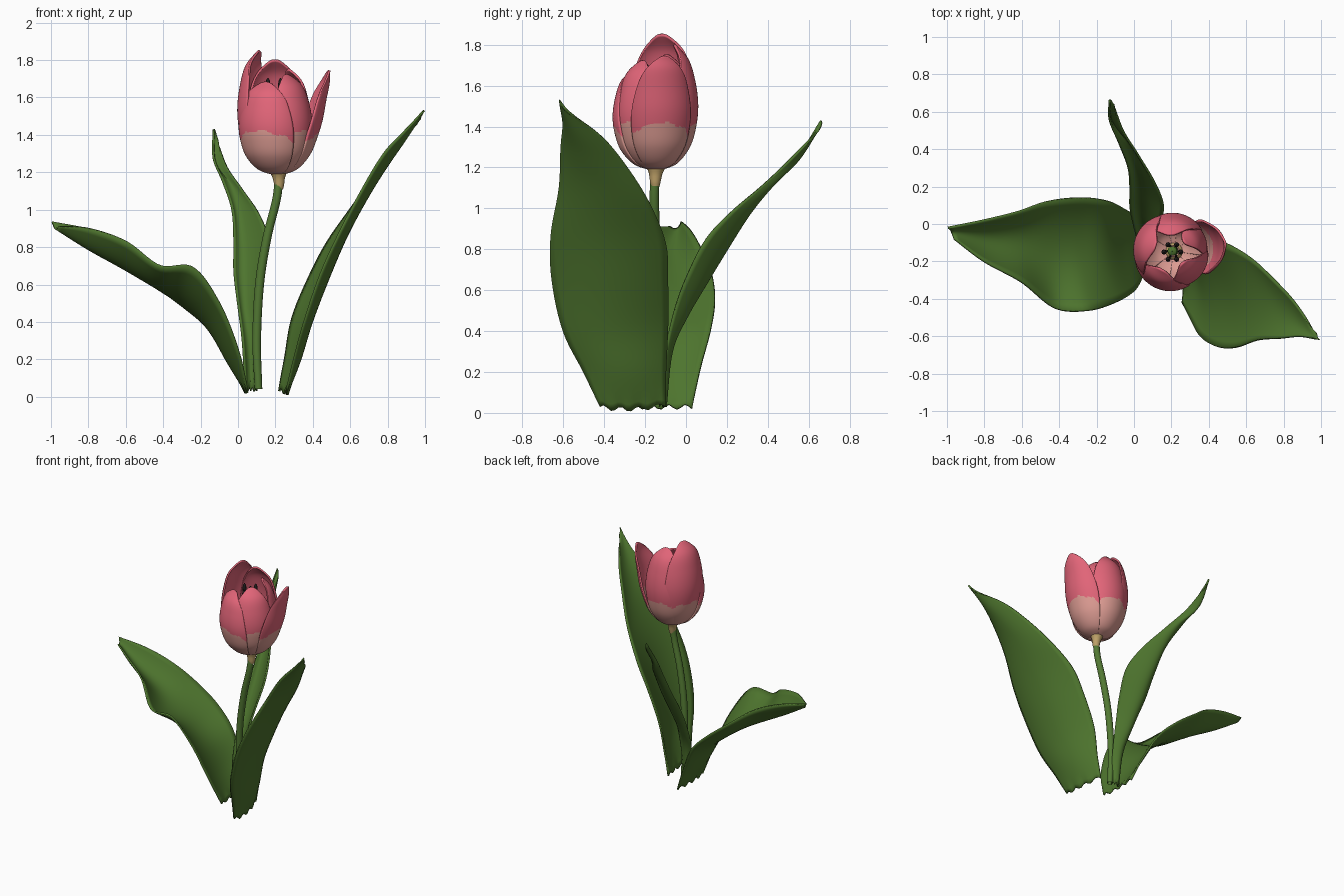
import bpy, bmesh, math
from mathutils import Vector


def material(name, rgb):
    m = bpy.data.materials.new(name)
    m.diffuse_color = (*rgb, 1)
    return m


LEAF = material("leaf green", (0.075, 0.175, 0.027))
STEM = material("stem green", (0.085, 0.19, 0.033))
PINK = material("petal pink", (0.76, 0.13, 0.19))
PALE = material("petal base pale pink", (0.72, 0.33, 0.29))
TAN = material("receptacle tan", (0.52, 0.36, 0.14))
DARK = material("anther black", (0.015, 0.012, 0.012))


def spline(pts, t):
    """Catmull-Rom point at t in 0..1 through a list of vectors."""
    n = len(pts) - 1
    i = min(int(t * n), n - 1)
    f = t * n - i
    b, c = pts[i], pts[i + 1]
    a = pts[i - 1] if i > 0 else b * 2 - c
    d = pts[i + 2] if i + 2 <= n else c * 2 - b
    return 0.5 * (2 * b + (c - a) * f + (2 * a - 5 * b + 4 * c - d) * f * f
                  + (3 * b - a - 3 * c + d) * f ** 3)


def sheet(name, fn, nu, nv, mats, thick=0.0, rule=None):
    """Surface from fn(u, v); optional thickness and face colour rule(u, v)."""
    bm = bmesh.new()
    g = [[bm.verts.new(fn(i / nu, j / nv)) for i in range(nu + 1)] for j in range(nv + 1)]
    for j in range(nv):
        for i in range(nu):
            f = bm.faces.new((g[j][i], g[j][i + 1], g[j + 1][i + 1], g[j + 1][i]))
            f.smooth = True
            if rule:
                f.material_index = rule((i + .5) / nu, (j + .5) / nv)
    bmesh.ops.remove_doubles(bm, verts=bm.verts, dist=1e-5)
    bmesh.ops.recalc_face_normals(bm, faces=bm.faces)
    me = bpy.data.meshes.new(name)
    bm.to_mesh(me)
    bm.free()
    for m in mats:
        me.materials.append(m)
    ob = bpy.data.objects.new(name, me)
    bpy.context.collection.objects.link(ob)
    if thick:
        s = ob.modifiers.new("thickness", "SOLIDIFY")
        s.thickness, s.offset = thick, 0
    return ob


def tube(name, path, mat, nv=24, sides=16):
    """Round upright tube; path entries are x, y, z, radius."""
    pts = [Vector(p) for p in path]

    def fn(u, v):
        p, a = spline(pts, v), u * math.tau
        return (p[0] + p[3] * math.cos(a), p[1] + p[3] * math.sin(a), p[2])
    return sheet(name, fn, sides, nv, [mat])


def leaf(name, rows):
    """Leaf blade lofted through rows of (edge, middle, edge) points."""
    cols = [[Vector(r[k:k + 3]) for r in rows] for k in (0, 3, 6)]

    def fn(u, v):
        a, b, c = (spline(col, v) for col in cols)
        p = a * (2 * (u - .5) * (u - 1)) + b * (4 * u * (1 - u)) + c * (2 * u * (u - .5))
        p.z += .012 * math.sin(u * 23) * max(0, 1 - v * 20)      # torn foot
        return p
    sheet(name, fn, 16, 48, [LEAF], 0.012)


# Leaves
leaf("left_leaf", [
    (.05, -.27, .03, .04, -.12, .03, .05, .03, .03),
    (.00, -.36, .25, -.05, -.13, .18, -.03, .07, .22),
    (-.10, -.42, .50, -.16, -.14, .37, -.13, .12, .41),
    (-.24, -.46, .69, -.29, -.15, .49, -.28, .14, .56),
    (-.42, -.45, .70, -.45, -.14, .59, -.46, .12, .70),
    (-.60, -.31, .83, -.62, -.10, .69, -.62, .065, .82),
    (-.80, -.20, .90, -.80, -.08, .79, -.80, .02, .895),
    (-.96, -.08, .91, -.975, -.045, .90, -.995, -.02, .935)])
leaf("right_leaf", [
    (.26, -.42, .03, .26, -.27, .02, .22, -.10, .04),
    (.30, -.50, .20, .33, -.30, .20, .25, -.10, .20),
    (.355, -.60, .40, .39, -.35, .40, .29, -.09, .42),
    (.44, -.655, .65, .48, -.38, .63, .38, -.09, .64),
    (.54, -.66, .87, .58, -.40, .86, .48, -.10, .83),
    (.66, -.62, 1.10, .70, -.42, 1.08, .62, -.18, 1.03),
    (.78, -.61, 1.30, .80, -.48, 1.24, .75, -.30, 1.22),
    (.89, -.60, 1.42, .89, -.53, 1.37, .86, -.42, 1.36),
    (.995, -.62, 1.53, .985, -.61, 1.515, .975, -.59, 1.48)])
leaf("back_leaf", [
    (.04, -.13, .04, .07, -.10, .04, .10, -.13, .04),
    (.025, -.10, .30, .06, -.07, .30, .11, -.10, .30),
    (.00, -.01, .50, .05, .00, .47, .12, -.05, .52),
    (-.02, .09, .67, .05, .09, .63, .14, .01, .68),
    (-.02, .19, .83, .05, .19, .80, .155, .10, .85),
    (-.03, .30, 1.0, .02, .31, .98, .11, .22, .98),
    (-.08, .43, 1.15, -.03, .43, 1.12, .02, .37, 1.11),
    (-.13, .56, 1.28, -.11, .55, 1.24, -.06, .50, 1.23),
    (-.13, .66, 1.43, -.12, .66, 1.41, -.11, .64, 1.37)])

# Stem and receptacle
tube("stem", [(.11, -.13, .04, .02), (.10, -.13, .3, .023), (.115, -.14, .6, .024),
              (.155, -.15, .85, .024), (.205, -.155, 1.05, .023), (.22, -.15, 1.17, .023)], STEM)
tube("receptacle", [(.22, -.15, 1.11, .021), (.22, -.15, 1.13, .026), (.218, -.148, 1.17, .033),
                    (.215, -.146, 1.205, .046), (.213, -.145, 1.225, .03)], TAN, 12)

# Petals
BASE_Z = 1.19
PROFILE = [Vector(p) for p in ((.02, 1.19), (.105, 1.23), (.168, 1.32), (.197, 1.43),
                               (.205, 1.54), (.19, 1.66), (.157, 1.77), (.09, 1.85))]


def petal(name, azimuth, half, top, scale=1.0, flare=0.0):
    az, hw = math.radians(azimuth), math.radians(half)

    def fn(u, v):
        s = 2 * u - 1
        t = v * (1 - .22 * abs(s) ** 2.6)        # broad rounded tip
        r, z = spline(PROFILE, t)
        z = BASE_Z + (z - BASE_Z) * (top - BASE_Z) / .66
        a = az + s * hw * (1 - .15 * max(0, (v - .5) / .5) ** 2)
        r *= scale * (1 - .05 * s * s)           # edges tuck in slightly
        push = flare * t ** 3
        return (.213 - .012 * t + r * math.cos(a) + push * math.cos(az),
                -.145 + r * math.sin(a) + push * math.sin(az), z)

    def rule(u, v):
        s = 2 * u - 1
        edge = 1.42 - .06 * s * s + .006 * math.sin(s * 11)
        return 1 if fn(u, v)[2] < edge else 0
    sheet(name, fn, 32, 64, [PINK, PALE], 0.012, rule)


petal("outer_petal_left", 163, 58, 1.85)
petal("outer_petal_right", 8, 48, 1.745, 1.0, .20)
petal("outer_petal_front", 242, 56, 1.68, 1.01, .02)
petal("inner_petal_back", 92, 56, 1.80, .97)
petal("inner_petal_front", 312, 50, 1.72, .94)
petal("inner_petal_side", 36, 45, 1.75, .90)

# Pistil and stamens
tube("pistil", [(.213, -.145, 1.2, .025), (.21, -.145, 1.4, .020), (.205, -.145, 1.58, .018),
                (.205, -.145, 1.63, .026), (.205, -.145, 1.645, .002)], LEAF, 16, 10)
for k in range(6):
    a = math.tau * k / 6
    c, s = math.cos(a), math.sin(a)
    x, y = .205 + .045 * c, -.15 + .045 * s
    z = 1.63 + .03 * (k % 2)
    tube(f"filament_{k}", [(.21 + .03 * c, -.145 + .03 * s, 1.22, .006),
                           (x, y, 1.45, .006), (x, y, z - .03, .005)], DARK, 6, 8)
    tube(f"anther_{k}", [(x, y, z - .05, .002), (x, y, z - .03, .012), (x, y, z, .014),
                         (x, y, z + .03, .010), (x, y, z + .045, .001)], DARK, 10, 8)
